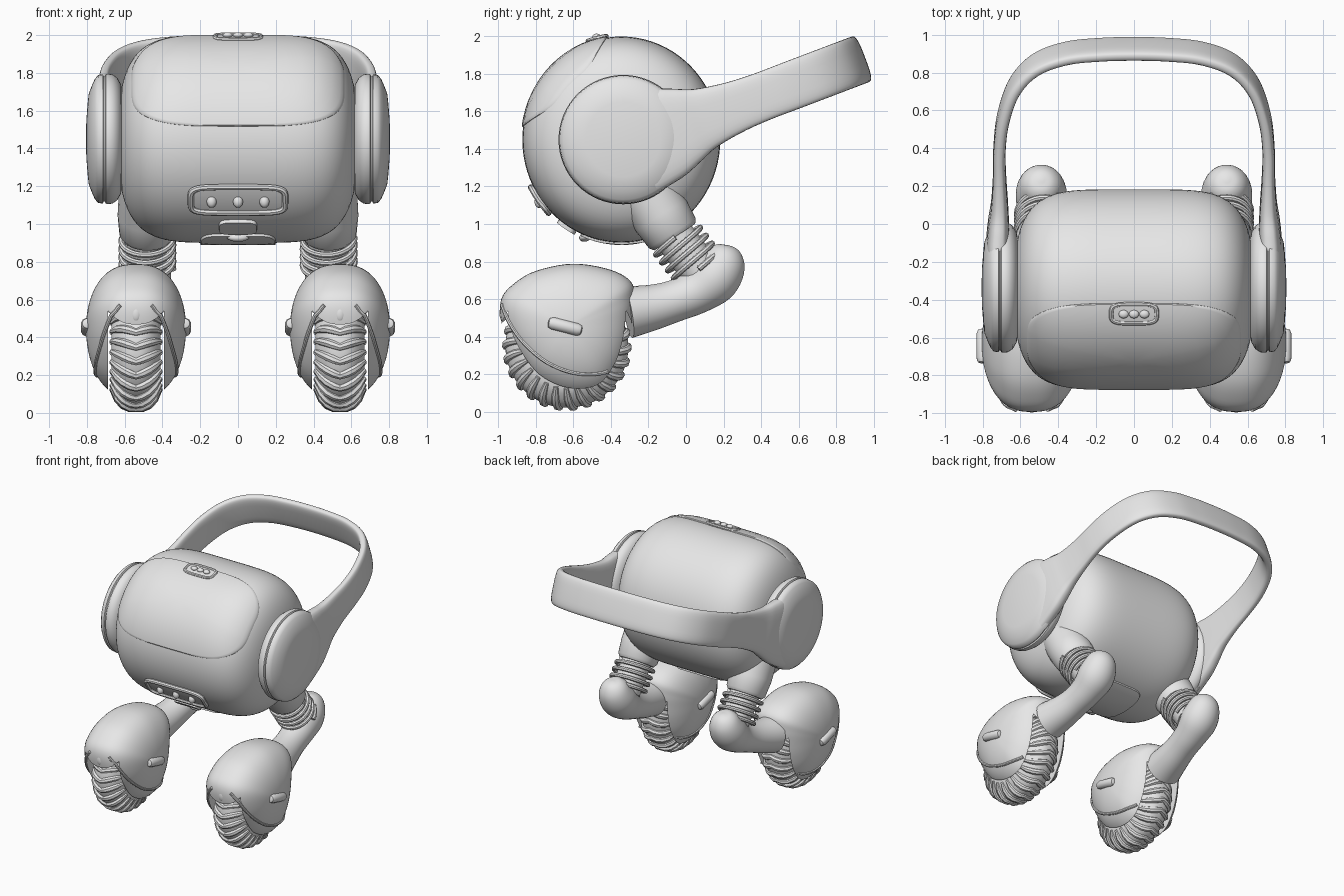
import bpy, bmesh, math
from math import sin, cos, pi, radians
from mathutils import Vector

if "Cube" in bpy.data.objects:
    bpy.data.objects.remove(bpy.data.objects["Cube"])

grey = bpy.data.materials.new("light_grey")
grey.diffuse_color = (0.8, 0.8, 0.8, 1)
grey.use_nodes = True
grey.node_tree.nodes["Principled BSDF"].inputs["Base Color"].default_value = grey.diffuse_color


def loft(name, rows, closed=False, caps=False):
    """Skin a list of point rings."""
    bm = bmesh.new()
    vs = [[bm.verts.new(p) for p in r] for r in rows]
    n, m = len(rows), len(rows[0])
    for i in range(n if closed else n - 1):
        a, b = vs[i], vs[(i + 1) % n]
        for j in range(m):
            k = (j + 1) % m
            bm.faces.new((a[j], a[k], b[k], b[j]))
    if caps:
        bm.faces.new(vs[0])
        bm.faces.new(vs[-1])
    bmesh.ops.remove_doubles(bm, verts=bm.verts, dist=1e-5)
    bmesh.ops.recalc_face_normals(bm, faces=bm.faces)
    me = bpy.data.meshes.new(name)
    bm.to_mesh(me)
    bm.free()
    me.materials.append(grey)
    ob = bpy.data.objects.new(name, me)
    bpy.context.collection.objects.link(ob)
    return ob


def spline(pts, n=6, closed=False):
    """Catmull-Rom through tuples of any size."""
    out, c = [], len(pts)
    get = (lambda i: pts[i % c]) if closed else (lambda i: pts[max(0, min(c - 1, i))])
    for i in range(c if closed else c - 1):
        for k in range(n):
            t = k / n
            out.append(tuple(0.5 * (2 * q + (r - p) * t + (2 * p - 5 * q + 4 * r - s) * t * t
                                    + (3 * q - p - 3 * r + s) * t ** 3)
                             for p, q, r, s in zip(get(i - 1), get(i), get(i + 1), get(i + 2))))
    return out if closed else out + [tuple(pts[-1])]


def tube(name, path, radii, closed=False, sides=12):
    path = [Vector(p) for p in path]
    n = len(path)
    if not isinstance(radii, (list, tuple)):
        radii = [radii] * n
    rows, nor = [], None
    for i, p in enumerate(path):
        if closed:
            t = path[(i + 1) % n] - path[i - 1]
        else:
            t = path[min(i + 1, n - 1)] - path[max(i - 1, 0)]
        t.normalize()
        nor = t.orthogonal() if nor is None else nor - t * nor.dot(t)
        nor.normalize()
        b = t.cross(nor)
        rows.append([p + radii[i] * (nor * cos(a) + b * sin(a))
                     for a in (2 * pi * j / sides for j in range(sides))])
    return loft(name, rows, closed, not closed)


def lathe_x(name, profile, c, sides=64, ysc=1):
    """Revolve (x, radius) points around an axis parallel to x."""
    return loft(name, [[(c[0] + x, c[1] + ysc * r * cos(a), c[2] + r * sin(a))
                        for a in (2 * pi * j / sides for j in range(sides))] for x, r in profile])


def blob(name, c, size, rot=0):
    bm = bmesh.new()
    bmesh.ops.create_uvsphere(bm, u_segments=20, v_segments=12, radius=1)
    me = bpy.data.meshes.new(name)
    bm.to_mesh(me)
    bm.free()
    me.materials.append(grey)
    ob = bpy.data.objects.new(name, me)
    ob.location, ob.scale, ob.rotation_euler = c, size, (rot, 0, 0)
    bpy.context.collection.objects.link(ob)


# Barrel body with rounded ends
BY, BZ, BW = -0.345, 1.45, 0.635


def body_r(x):
    return 0.55 * max(0, 1 - (abs(x) / BW) ** 5) ** 0.357


def surf(x, a, off=0):
    r = body_r(x) + off
    return (x, BY - 0.96 * r * cos(a), BZ + r * sin(a))


xs = [BW * sin(pi * i / 48 - pi / 2) for i in range(49)]
lathe_x("body", [(x, body_r(x)) for x in xs], (0, BY, BZ), 80, 0.96)


# Plates and rims that follow the body surface
def outline(hx, a0, a1, k, off, power, n=64):
    def f(v):
        return math.copysign(abs(v) ** power, v)
    return [surf(hx * k * f(cos(t)), radians((a0 + a1) / 2 + (a1 - a0) / 2 * k * f(sin(t))), off)
            for t in (2 * pi * j / n for j in range(n))]


def plate(name, hx, a0, a1, off, power=0.5):
    ks = [0, 0.15, 0.3, 0.45, 0.6, 0.75, 0.88, 0.96, 0.985]
    rows = [outline(hx, a0, a1, k, off, power) for k in ks]
    rows.append(outline(hx, a0, a1, 1, off * 0.4, power))
    rows.append(outline(hx, a0, a1, 1, -0.02, power))
    loft(name, rows)


def rim(name, hx, a0, a1, off, r, power=0.5):
    tube(name, outline(hx, a0, a1, 1, off, power), r, True, 8)


plate("face_screen", 0.565, 7, 82, 0.008)
plate("top_sensor_plate", 0.115, 71, 81, 0.012)
rim("top_sensor_rim", 0.12, 70.5, 81.5, 0.008, 0.012)
plate("mouth_plate", 0.24, -43, -28, 0.012)
rim("mouth_rim", 0.25, -44, -27, 0.012, 0.017, 0.4)
plate("chin_hatch", 0.1, -63, -51, 0.02)
plate("belly_plate", 0.2, -115, -66, 0.012, 0.35)
blob("chin_knob", surf(0, radians(-69), 0.005), (0.06, 0.035, 0.025), radians(20))
for x in (-1, 0, 1):
    blob("mouth_button", surf(x * 0.14, radians(-36), 0.015), (0.026, 0.024, 0.032))
    blob("sensor_button", surf(x * 0.055, radians(76), 0.016), (0.026, 0.022, 0.016))

# Ear discs
ear = [(0.56, 0), (0.62, 0.29), (0.64, 0.325), (0.665, 0.342), (0.69, 0.345), (0.7, 0.342),
       (0.705, 0.332), (0.711, 0.332), (0.716, 0.342), (0.74, 0.338), (0.757, 0.32),
       (0.775, 0.28), (0.79, 0.24), (0.795, 0.2), (0.803, 0.1), (0.805, 0)]
for s in (1, -1):
    lathe_x("ear_disc", [(s * x, r) for x, r in ear], (0, -0.335, 1.45))

# Handle band: x, y, width, thickness
half = [(0.722, -0.25, 0.56, 0.12), (0.72, -0.1, 0.5, 0.12), (0.715, 0, 0.42, 0.11),
        (0.71, 0.1, 0.335, 0.09), (0.71, 0.25, 0.28, 0.07), (0.71, 0.4, 0.26, 0.065),
        (0.69, 0.56, 0.26, 0.065), (0.63, 0.725, 0.26, 0.065), (0.52, 0.84, 0.26, 0.065),
        (0.36, 0.9, 0.26, 0.065), (0.18, 0.92, 0.26, 0.065), (0, 0.925, 0.26, 0.065)]
band = spline(half + [(-x, y, w, t) for x, y, w, t in half[-2::-1]], 6)
pts = [Vector((x, y, 1.525 + 0.38 * y)) for x, y, w, t in band]
up = Vector((0, -0.38, 1)).normalized()
rows = []
for i, (p, (_, _, w, t)) in enumerate(zip(pts, band)):
    tan = (pts[min(i + 1, len(pts) - 1)] - pts[max(i - 1, 0)]).normalized()
    side = tan.cross(up)
    rows.append([p + side * (t / 2 * math.copysign(abs(cos(a)) ** 0.6, cos(a)))
                 + up * (w / 2 * math.copysign(abs(sin(a)) ** 0.6, sin(a)))
                 for a in (2 * pi * j / 28 for j in range(28))])
loft("handle_band", rows, caps=True)

# Wheel pod shape: side outline in (y, z) swelling to a half width
PX, PY, PZ, PH = 0.54, -0.63, 0.45, 0.265
side_line = spline([(-0.28, 0.5), (-0.275, 0.6), (-0.292, 0.69), (-0.4, 0.755), (-0.6, 0.788),
                    (-0.8, 0.75), (-0.92, 0.68), (-0.985, 0.6), (-0.985, 0.48), (-0.93, 0.33),
                    (-0.8, 0.16), (-0.62, 0.08), (-0.45, 0.1), (-0.35, 0.22), (-0.3, 0.36)], 5, True)


def pod_x(y, z):
    """Half width of the pod at a side position."""
    a = math.atan2(z - PZ, y - PY)
    near = min(side_line, key=lambda q: abs(math.remainder(math.atan2(q[1] - PZ, q[0] - PY) - a, 2 * pi)))
    rho = math.hypot(y - PY, z - PZ) / math.hypot(near[0] - PY, near[1] - PZ)
    return PH * max(0, 1 - rho * rho) ** 0.4


WY, WZ = -0.635, 0.348
lip = spline([(-0.982, 0.57), (-0.94, 0.47), (-0.86, 0.36), (-0.74, 0.26), (-0.6, 0.205),
              (-0.47, 0.2), (-0.39, 0.23), (-0.33, 0.29)], 5)
lip = [(pod_x(y, z), y, z) for y, z in lip]
lip = [p for p in lip if p[1] < -0.6 or p[0] > 0.15]

for s in (1, -1):
    cx = s * PX
    # Pod with a wheel well cut through the middle
    prof = [sin(pi * i / 32 - pi / 2) for i in range(33)]
    rows = []
    for u in prof:
        k = max(0, 1 - abs(u) ** 2.5) ** 0.5
        rows.append([(cx + PH * u, PY + k * (y - PY), PZ + k * (z - PZ)) for y, z in side_line])
    pod = loft("wheel_pod", rows)
    well = lathe_x("well_cutter", [(-0.147, 0), (-0.147, 0.368), (0.147, 0.368), (0.147, 0)],
                   (cx, WY, WZ))
    well.hide_render = True
    mod = pod.modifiers.new("well", 'BOOLEAN')
    mod.operation, mod.solver, mod.object = 'DIFFERENCE', 'EXACT', well
    bpy.context.view_layer.objects.active = pod
    bpy.ops.object.modifier_apply(modifier="well")
    bpy.data.objects.remove(well)
    for d in (1, -1):
        tube("pod_lip", [(cx + d * x, y, z) for x, y, z in lip], 0.011, sides=8)
        # Side bolt bar
        bar = [(-0.735, 0.475), (-0.73, 0.474), (-0.71, 0.47), (-0.58, 0.437), (-0.56, 0.432), (-0.555, 0.431)]
        tube("pod_bolt", [(cx + d * 0.258, y, z) for y, z in bar], [0.012, 0.026, 0.034, 0.034, 0.026, 0.012])
    blob("pod_front_lug", (cx, -0.975, 0.525), (0.03, 0.02, 0.045))

    # Tyre with chevron ribs
    def tyre_r(x):
        return 0.328 * (1 - (abs(x) / 0.135) ** 2.6 * 0.35)
    w = [0.13 * (i / 8 - 1) for i in range(17)]
    lathe_x("tyre", [(-0.13, 0)] + [(x, tyre_r(x)) for x in w] + [(0.13, 0)], (cx, WY, WZ))
    for i in range(26):
        path = []
        for x in w[::2]:
            a = 2 * pi * i / 26 - 1.1 * abs(x)
            r = tyre_r(x) - 0.002
            path.append((cx + x, WY + r * cos(a), WZ + r * sin(a)))
        tube("tyre_rib", path, [0.012, 0.021, 0.023, 0.023, 0.02, 0.023, 0.023, 0.021, 0.012], sides=8)

    # Hip stub, bellows spring and core
    hx = s * 0.48
    tube("hip", [(s * 0.46, -0.23, 1.2), (hx, -0.13, 1.04), (hx, -0.073, 0.95), (hx, -0.06, 0.93)],
         [0.17, 0.158, 0.148, 0.13], sides=32)
    a0, a1 = Vector((hx, -0.07, 0.945)), Vector((hx, 0.08, 0.745))
    tube("spring_core", [a0, a1], 0.108, sides=24)
    ax = (a1 - a0).normalized()
    e1, e2 = Vector((1, 0, 0)), ax.cross(Vector((1, 0, 0)))
    tube("spring", [a0.lerp(a1, 0.08 + 0.84 * i / 120) + 0.138 * (e1 * cos(i * pi / 15) + e2 * sin(i * pi / 15))
                    for i in range(121)], 0.016, sides=8)

    # Lower leg with rounded knee: x, y, z, radius
    leg = spline([(0.49, 0.236, 0.884, 0.01), (0.49, 0.232, 0.872, 0.06), (0.49, 0.217, 0.835, 0.1),
                  (0.49, 0.188, 0.765, 0.128), (0.49, 0.14, 0.7, 0.135), (0.495, 0.05, 0.635, 0.118),
                  (0.505, -0.06, 0.59, 0.112), (0.52, -0.18, 0.555, 0.122), (0.54, -0.31, 0.53, 0.14)], 4)
    tube("lower_leg", [(s * x, y, z) for x, y, z, r in leg], [r for *_, r in leg], sides=28)

# Smooth shading with crisp edges
bpy.ops.object.select_all(action='SELECT')
bpy.context.view_layer.objects.active = bpy.data.objects["body"]
bpy.ops.object.shade_smooth_by_angle(angle=radians(40))
